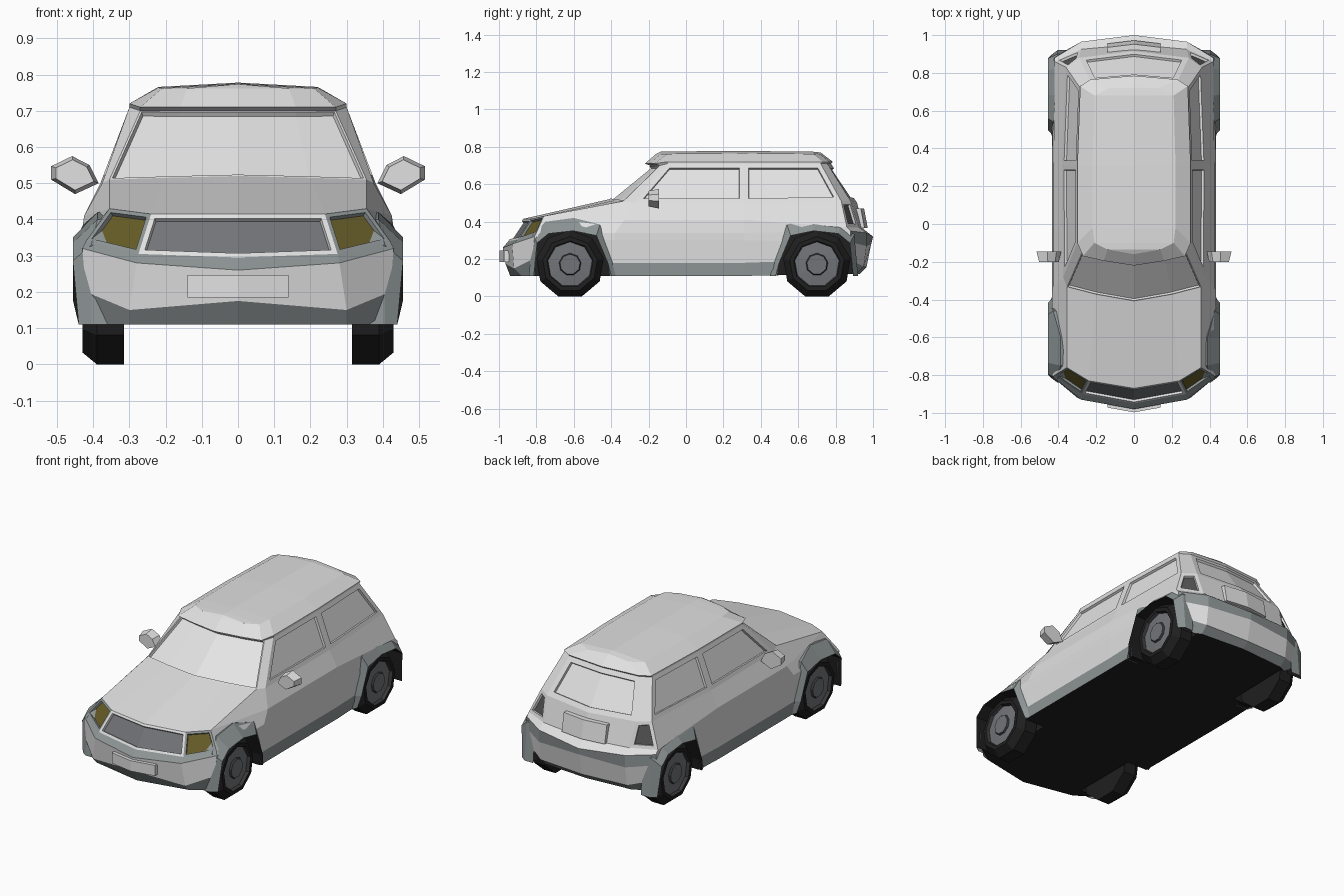
import bpy, bmesh, math

cube = bpy.data.objects.get("Cube")
if cube:
    bpy.data.objects.remove(cube)

# Palette: every object shares the same slot order
PALETTE = [("body_white", (.75, .75, .75)), ("trim_grey", (.27, .30, .30)),
           ("rubber_black", (.014, .014, .014)), ("grille_grey", (.17, .175, .19)),
           ("lamp_olive", (.13, .105, .02)), ("rear_lamp_grey", (.09, .09, .09)),
           ("window_white", (.78, .78, .78)), ("rim_dark", (.04, .04, .042))]
BODY, TRIM, BLACK, GRILLE, LAMP, REAR, GLASS, RIM = range(len(PALETTE))
MATS = []
for label, rgb in PALETTE:
    m = bpy.data.materials.new(label)
    m.use_nodes = True
    m.diffuse_color = (*rgb, 1)
    m.node_tree.nodes["Principled BSDF"].inputs["Base Color"].default_value = (*rgb, 1)
    MATS.append(m)


def finish(name, bm):
    """Turn a bmesh into a flat shaded object."""
    bmesh.ops.recalc_face_normals(bm, faces=bm.faces[:])
    mesh = bpy.data.meshes.new(name)
    bm.to_mesh(mesh)
    bm.free()
    for m in MATS:
        mesh.materials.append(m)
    ob = bpy.data.objects.new(name, mesh)
    bpy.context.scene.collection.objects.link(ob)
    return ob


def loft(bm, rings, paint, closed=False):
    """Bridge equal rings of points with quads; paint(row, col) gives the colour."""
    verts = [[bm.verts.new(p) for p in ring] for ring in rings]
    n = len(rings[0])
    for r in range(len(rings) - 1):
        for c in range(n if closed else n - 1):
            d = (c + 1) % n
            f = bm.faces.new((verts[r][c], verts[r][d], verts[r + 1][d], verts[r + 1][c]))
            f.material_index = paint(r, c)
    return verts


def prism(bm, front, back, colour):
    """Closed solid between two matching polygons."""
    a, b = loft(bm, [front, back], lambda r, c: colour, True)
    for cap in (a, b):
        bm.faces.new(cap).material_index = colour


# Half outlines of the shell, each running from front centre round to rear centre
bottom = [(0, -.94, .11), (.3, -.88, .11), (.42, -.8, .11), (.43, -.39, .11),
          (.43, .31, .11), (.42, .84, .12), (.28, .91, .12), (0, .93, .12)]
sill = [(0, -.965, .175), (.3, -.92, .15), (.42, -.82, .2), (.43, -.39, .18),
        (.43, .31, .18), (.43, .87, .2), (.28, .95, .16), (0, .965, .155)]
bumper_low = [(0, -.98, .26), (.28, -.93, .28), (.43, -.81, .32), (.435, -.38, .3),
              (.435, .31, .3), (.43, .88, .29), (.28, .965, .27), (0, .99, .28)]
bumper_top = [(0, -.95, .295), (.275, -.9, .305), (.42, -.8, .34), (.435, -.38, .34),
              (.435, .31, .34), (.42, .88, .35), (.28, .965, .34), (0, 1, .32)]
shoulder = [(0, -.87, .415), (.24, -.83, .415), (.355, -.76, .43), (.425, -.33, .41),
            (.425, .31, .41), (.42, .86, .37), (.28, .925, .37), (0, .95, .36)]
belt = [(0, -.41, .52), (.2, -.375, .515), (.355, -.335, .51), (.375, -.28, .5),
        (.38, .31, .5), (.36, .83, .51), (.29, .88, .51), (0, .915, .5)]
window_top = [(0, -.19, .7), (.16, -.165, .7), (.27, -.14, .7), (.3, -.1, .71),
              (.3, .31, .71), (.285, .72, .71), (.23, .755, .71), (0, .775, .71)]
roof_lip = [(x, y + (-.03 if c < 3 else .01 if c > 4 else 0), z + .01)
            for c, (x, y, z) in enumerate(window_top)]
roof_edge = [(0, -.16, .762), (.14, -.135, .762), (.21, -.1, .762), (.22, -.02, .764),
             (.22, .31, .766), (.21, .68, .762), (.13, .72, .758), (0, .735, .758)]
ridge = [(0, y, z + (.012 if x else 0)) for x, y, z in roof_edge]
floor = [(0, y, z) for x, y, z in bottom]
RINGS = [floor, bottom, sill, bumper_low, bumper_top, shoulder, belt,
         window_top, roof_lip, roof_edge, ridge]


def shell_paint(row, col):
    if row == 0:
        return BLACK
    if row == 1 or (row == 3 and col in (0, 1, 5, 6)):
        return TRIM
    if row == 4 and col < 2:
        return (GRILLE, LAMP)[col]
    if row == 5 and col == 5:
        return REAR
    if row == 6 and col not in (2, 5):
        return GLASS
    return BODY


bm = bmesh.new()
for s in (1, -1):
    loft(bm, [[(s * x, y, z) for x, y, z in ring] for ring in RINGS], shell_paint)
bmesh.ops.remove_doubles(bm, verts=bm.verts[:], dist=.0005)
bmesh.ops.recalc_face_normals(bm, faces=bm.faces[:])


def recess(colour, test, thickness, depth, border, single=False):
    """Sink the faces of one colour behind a frame."""
    faces = [f for f in bm.faces
             if f.material_index == colour and test(f.calc_center_median().y)]
    if single:
        out = bmesh.ops.inset_individual(bm, faces=faces, thickness=thickness,
                                         depth=depth, use_even_offset=True)
    else:
        out = bmesh.ops.inset_region(bm, faces=faces, thickness=thickness, depth=depth,
                                     use_even_offset=True, use_boundary=True)
    for f in out["faces"]:
        f.material_index = border


def sink(colour, test, frame, border, single=False):
    recess(colour, test, frame, 0, border, single)
    recess(colour, test, .002, -.013, border, single)


sink(GLASS, lambda y: y < -.15, .006, BODY)
sink(GLASS, lambda y: y > .75, .03, BODY)
sink(GLASS, lambda y: -.15 < y < .75, .025, BODY, True)
sink(GRILLE, lambda y: True, .014, BODY)
sink(LAMP, lambda y: True, .012, TRIM)
sink(REAR, lambda y: True, .02, BODY)
shell = finish("body_shell", bm)

# Wheel arches: one outline, flipped for the rear axle
AXLES = ((-.62, 1), (.70, -1))
AXLE_Z = .172
ARCH = [(-.22, .11), (-.2, .33), (-.13, .4), (.02, .42), (.16, .385), (.23, .18), (.25, .11)]
INNER = [(y * .88, z if z < .15 else AXLE_Z + (z - AXLE_Z) * .72) for y, z in ARCH]

cut = bmesh.new()
for cy, flip in AXLES:
    lip = [(cy + flip * y, z if z > .15 else .05) for y, z in INNER]
    for s in (1, -1):
        prism(cut, [(s * .3, y, z) for y, z in lip], [(s * .6, y, z) for y, z in lip], BLACK)
cutter = finish("arch_cutter", cut)
cutter.hide_render = True
cutter.hide_set(True)
mod = shell.modifiers.new("wheel_wells", "BOOLEAN")
mod.operation = "DIFFERENCE"
mod.solver = "EXACT"
mod.object = cutter

for (cy, flip), end in zip(AXLES, ("front", "rear")):
    for s, side in ((1, "left"), (-1, "right")):
        # Flared arch trim
        bm = bmesh.new()
        rows = [[], [], [], []]
        for (oy, oz), (iy, iz) in zip(ARCH, INNER):
            oy, iy = cy + flip * oy, cy + flip * iy
            edge = .388 if oz >= .4 else .405 if abs(oy) > .8 else .428
            crest = .44 if oz < .15 else .456
            rows[0].append((s * .35, oy, oz))
            rows[1].append((s * edge, oy, oz))
            rows[2].append((s * crest, iy, iz))
            rows[3].append((s * .34, iy, iz))
        loft(bm, rows, lambda r, c: TRIM if r < 2 else BLACK)
        finish(f"{end}_{side}_arch", bm)

        # Wheel: nine-sided tyre, rim and hub turned round the axle
        bm = bmesh.new()
        profile = [(.315, .1), (.315, .183), (.39, .183), (.43, .148), (.43, .126),
                   (.412, .12), (.418, .06), (.428, .054)]
        turns = [math.radians(-70 + 40 * k) for k in range(9)]
        rings = [[(s * x, cy + r * math.cos(t), AXLE_Z + r * math.sin(t)) for t in turns]
                 for x, r in profile]
        colours = [BLACK, BLACK, BLACK, BLACK, RIM, GRILLE, RIM]
        vs = loft(bm, rings, lambda r, c: colours[r], True)
        bm.faces.new(vs[0]).material_index = BLACK
        bm.faces.new(vs[-1]).material_index = GRILLE
        finish(f"{end}_{side}_wheel", bm)

# Door mirrors
HEAD = [(.385, .5), (.41, .55), (.458, .575), (.516, .547), (.516, .51), (.45, .47)]
for s, side in ((1, "left"), (-1, "right")):
    bm = bmesh.new()
    prism(bm, [(s * (.45 + (x - .45) * .8), -.2, .525 + (z - .525) * .8) for x, z in HEAD],
          [(s * x, -.145, z) for x, z in HEAD], BODY)
    finish(f"{side}_mirror", bm)

# Number plates, bent at the centre line
for name, mid, edge, low, high, lean in (("front_plate", -.997, -.972, .185, .247, 0),
                                         ("rear_plate", .972, .955, .365, .47, -.02)):
    bm = bmesh.new()
    back = .04 if mid < 0 else -.04
    outline = [(-.14, edge), (0, mid), (.14, edge),
               (.14, edge + back), (0, mid + back), (-.14, edge + back)]
    prism(bm, [(x, y, low) for x, y in outline],
          [(x, y + lean, high) for x, y in outline], BODY)
    finish(name, bm)
